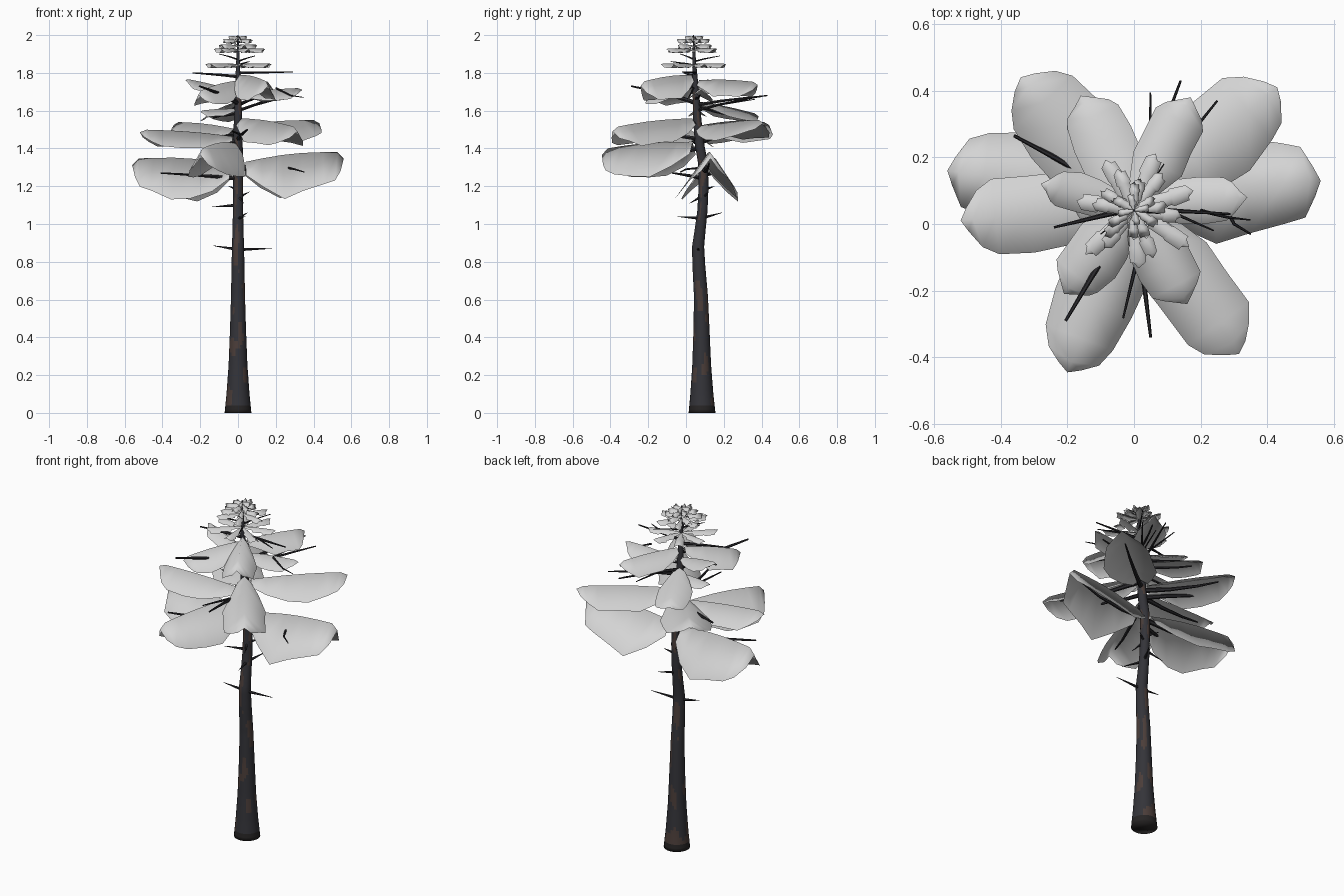
import bpy, bmesh, math, random
from mathutils import Vector, noise

if "Cube" in bpy.data.objects:
    bpy.data.objects.remove(bpy.data.objects["Cube"])

random.seed(4)


def material(name, rgb):
    m = bpy.data.materials.new(name)
    m.diffuse_color = (*rgb, 1)
    m.use_nodes = True
    m.node_tree.nodes["Principled BSDF"].inputs["Base Color"].default_value = m.diffuse_color
    return m


BARK = material("dark slate bark", (0.034, 0.034, 0.041))
RUST = material("rusty bark patch", (0.070, 0.047, 0.041))
SOOT = material("dark root bark", (0.020, 0.018, 0.018))
TWIG = material("dark branch", (0.024, 0.023, 0.027))
LEAF = material("pale foliage", (0.66, 0.66, 0.66))


def finish(name, bm, mats, smooth=False):
    me = bpy.data.meshes.new(name)
    bm.to_mesh(me)
    bm.free()
    for m in mats:
        me.materials.append(m)
    for p in me.polygons:
        p.use_smooth = smooth
    ob = bpy.data.objects.new(name, me)
    bpy.context.collection.objects.link(ob)
    return ob


# Trunk profile: height, y of the centre line, radius
TRUNK = [(0, .085, .071), (.1, .084, .061), (.25, .083, .050), (.45, .082, .042),
         (.62, .079, .037), (.78, .068, .034), (.88, .064, .032), (.97, .075, .029),
         (1.07, .087, .027), (1.2, .093, .026), (1.32, .09, .026), (1.42, .072, .025),
         (1.55, .06, .022), (1.7, .052, .017), (1.85, .044, .010), (2.0, .04, .003)]


def trunk_at(z):
    for a, b in zip(TRUNK, TRUNK[1:]):
        if z <= b[0]:
            t = (z - a[0]) / (b[0] - a[0])
            return a[1] + t * (b[1] - a[1]), a[2] + t * (b[2] - a[2])
    return TRUNK[-1][1:]


# Trunk with rust patches chosen by noise
bm = bmesh.new()
N, ROWS = 24, 100
rings = []
for i in range(ROWS + 1):
    z = 2.0 * i / ROWS
    y, r = trunk_at(z)
    rings.append([bm.verts.new((r * math.cos(2 * math.pi * k / N),
                                y + r * math.sin(2 * math.pi * k / N), z)) for k in range(N)])
for i in range(ROWS):
    for k in range(N):
        f = bm.faces.new((rings[i][k], rings[i][(k + 1) % N],
                          rings[i + 1][(k + 1) % N], rings[i + 1][k]))
        z, a = 2.0 * (i + .5) / ROWS, 2 * math.pi * (k + .5) / N
        n = noise.noise(Vector((1.3 * math.cos(a), 1.3 * math.sin(a), z * 7)))
        f.material_index = 2 if z < .04 else (1 if n > .25 and z < 1.7 else 0)
bm.faces.new(rings[0][::-1]).material_index = 2
bm.faces.new(rings[-1])
finish("trunk", bm, [BARK, RUST, SOOT], True)


def tube(bm, points, r0, r1, sides=6):
    """Tapered tube along points."""
    pts = [Vector(p) for p in points]
    rings = []
    for i, p in enumerate(pts):
        d = (pts[min(i + 1, len(pts) - 1)] - pts[max(i - 1, 0)]).normalized()
        u = d.cross(Vector((0, 0, 1))).normalized()
        v = u.cross(d)
        r = r0 + (r1 - r0) * i / (len(pts) - 1)
        rings.append([bm.verts.new(p + r * (u * math.cos(2 * math.pi * k / sides)
                                            + v * math.sin(2 * math.pi * k / sides)))
                      for k in range(sides)])
    for a, b in zip(rings, rings[1:]):
        for k in range(sides):
            bm.faces.new((a[k], a[(k + 1) % sides], b[(k + 1) % sides], b[k]))
    bm.faces.new(rings[0][::-1])
    bm.faces.new(rings[-1])


def spray(bm, x, y, z0, z1, half, drop, shape):
    """Roof-folded foliage sheet from the trunk to a tip."""
    base = Vector((0, trunk_at(z0)[0], z0))
    tip = Vector((x, y, z1))
    d = Vector((x, y - base.y, 0)).normalized()
    side = Vector((-d.y, d.x, 0))
    rows = []
    for t, w in shape:
        c = base.lerp(tip, t) + Vector((0, 0, .1 * drop * math.sin(math.pi * t)))
        if t > .95:
            c.z -= .16 * drop
        row = []
        for s in (-1, 0, 1):
            k = w * random.uniform(.92, 1.06) * abs(s)
            back = d * (-.02 * abs(s) if t > .9 else 0)
            row.append(bm.verts.new(c + side * (s * half * k) + back - Vector((0, 0, drop * k))))
        rows.append(row)
    for a, b in zip(rows, rows[1:]):
        for k in (0, 1):
            bm.faces.new((a[k], b[k], b[k + 1], a[k + 1]))


BROAD = [(.07, .35), (.22, .75), (.42, 1.06), (.6, 1), (.8, .85), (.94, .68), (1, .3)]
PETAL = [(.06, .3), (.2, .62), (.4, .97), (.6, 1), (.8, .9), (.93, .7), (1, .3)]
STRIP = [(.05, .3), (.3, .55), (.34, .85), (.6, .8), (.64, 1), (.9, .9), (1, .55)]

# Foliage tiers: tip x, tip y, height at trunk, height at tip, half width, drop
TIERS = {
    "lower_foliage": [(.56, .13, 1.32, 1.38, .15, .21), (-.56, .16, 1.31, 1.345, .145, .21),
                      (-.2, -.445, 1.43, 1.395, .125, .18)],
    "middle_foliage": [(.315, -.39, 1.56, 1.51, .12, .12), (.43, .41, 1.52, 1.55, .135, .1),
                       (-.34, .44, 1.50, 1.54, .135, .1), (-.52, .01, 1.46, 1.50, .12, .09)],
    "upper_foliage": [(-.16, .385, 1.65, 1.58, .095, .06), (.17, .38, 1.76, 1.75, .085, .09),
                      (-.28, .12, 1.70, 1.77, .06, .05), (.34, .08, 1.69, 1.72, .07, .06),
                      (-.21, -.21, 1.76, 1.70, .09, .1), (.16, -.24, 1.79, 1.75, .09, .12),
                      (-.2, .06, 1.61, 1.60, .05, .04)],
}
for name, cards in TIERS.items():
    bm = bmesh.new()
    for c in cards:
        spray(bm, *c, BROAD if name == "lower_foliage" else PETAL)
    finish(name, bm, [LEAF], True)

# Crown: small whorls of strips
bm = bmesh.new()
for z, r, count, turn in [(1.845, .19, 7, .3), (1.925, .145, 6, .9), (1.945, .11, 5, .1),
                          (1.975, .085, 6, .5), (1.99, .05, 4, .2)]:
    for k in range(count):
        a = turn + 2 * math.pi * k / count
        q = r * random.uniform(.85, 1.08)
        spray(bm, q * math.cos(a), trunk_at(z)[0] + q * math.sin(a),
              z, z + .005, .11 * r + .006, .025, STRIP)
finish("crown_foliage", bm, [LEAF], True)

# Boughs hidden under the foliage sheets
bm = bmesh.new()
for name, cards in TIERS.items():
    for x, y, z0, z1, half, drop in cards:
        by = trunk_at(z0)[0]
        pts = [(x * t, by + (y - by) * t,
                z0 + (z1 - z0) * t - .025 - .2 * drop * math.sin(math.pi * t))
               for t in (0, .3, .6, .82)]
        tube(bm, pts, .014 if half > .1 else .008, .004)
finish("hidden_boughs", bm, [TWIG])

# Bare branches: tip, height at trunk, radius, side of the forked twig
bm = bmesh.new()
for x, y, z1, z0, r, fork in [
        (-.36, .265, 1.49, 1.43, .014, 0), (-.205, -.29, 1.73, 1.64, .013, 0),
        (.05, -.34, 1.5, 1.45, .012, -1), (.14, .43, 1.68, 1.63, .010, 1),
        (.25, .37, 1.67, 1.60, .009, 1), (.29, .03, 1.805, 1.80, .009, -1),
        (-.24, -.01, 1.80, 1.78, .010, 0), (-.41, -.07, 1.27, 1.24, .012, 0),
        (.06, -.08, 1.86, 1.84, .006, 0), (-.10, -.03, 1.9, 1.87, .005, 0),
        (.09, .18, 1.89, 1.86, .005, 0), (.08, .03, 1.97, 1.96, .003, 0),
        (-.07, .07, 1.96, 1.95, .003, 0)]:
    y0 = trunk_at(z0)[0]
    p = [Vector((x * t, y0 + (y - y0) * t, z0 + (z1 - z0) * t ** .8)) for t in (0, .35, .7, 1)]
    tube(bm, p, r, r * .35)
    if fork:
        d = p[3] - p[1]
        s = Vector((-d.y, d.x, 0)) * fork
        tube(bm, [p[1], p[1] + .4 * d + s * .15, p[1] + .75 * d + s * .28], r * .6, r * .25)
tube(bm, [(.2, .04, 1.72), (.28, .02, 1.68), (.35, .012, 1.67)], .006, .002)
tube(bm, [(.25, .1, 1.3), (.3, .0, 1.29), (.35, -.03, 1.275)], .007, .003)
finish("bare_branches", bm, [TWIG])

# Broken stubs on the bare trunk
bm = bmesh.new()
for x, y, z1, z0 in [(-.13, .05, .885, .865), (.18, .07, .87, .865), (-.14, .07, 1.09, 1.1),
                     (.04, -.05, 1.04, 1.03), (.05, .19, 1.06, 1.03), (.06, .12, 1.17, 1.14),
                     (.03, .02, 1.11, 1.15), (-.05, .15, 1.2, 1.18)]:
    y0 = trunk_at(z0)[0]
    tube(bm, [(0, y0, z0), (x * .5, (y + y0) / 2, (z0 + z1) / 2), (x, y, z1)], .010, .001, 5)
finish("trunk_stubs", bm, [TWIG])
